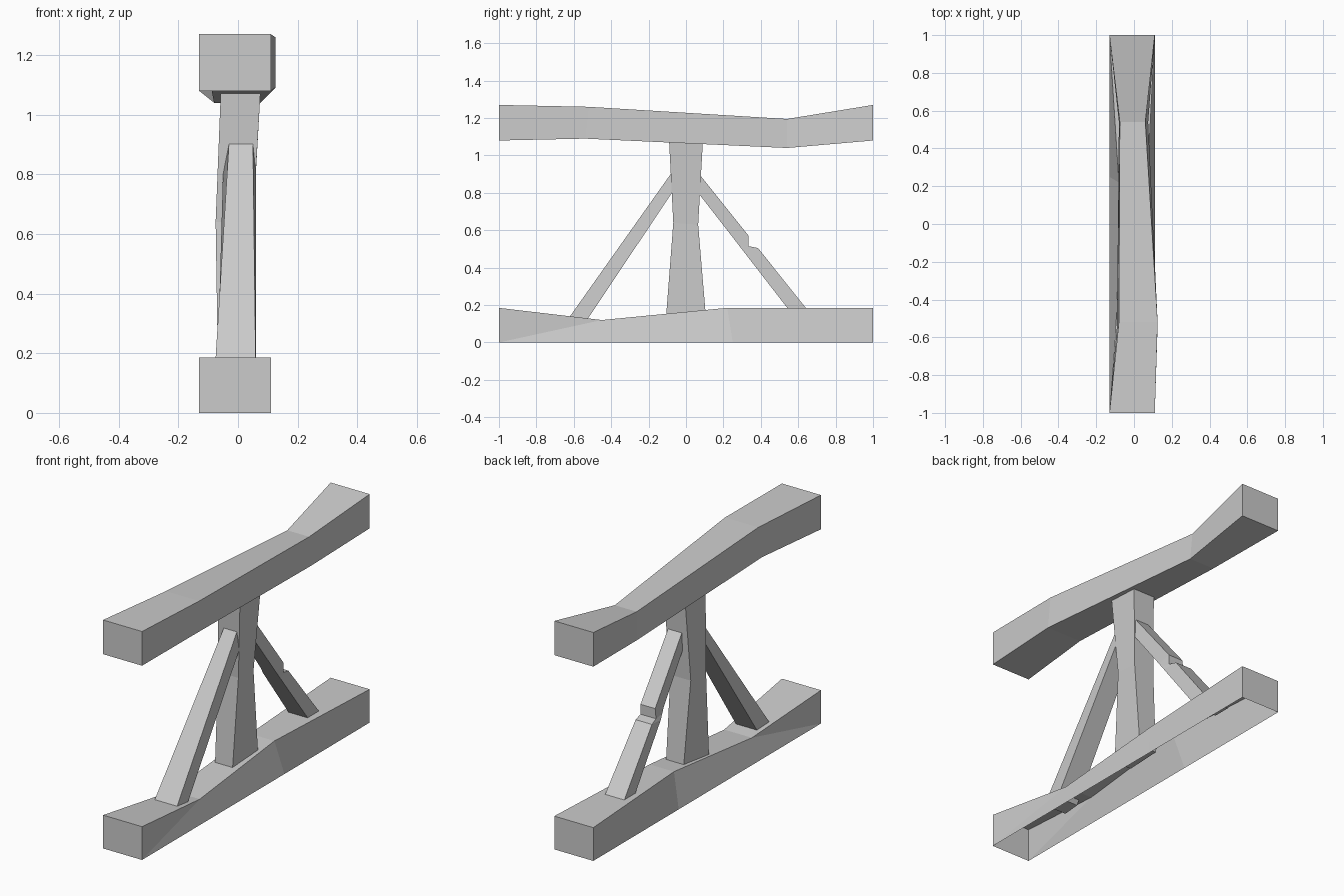
import bpy, bmesh


def timber(name, rail_a, rail_b, open_b=False):
    """Hewn timber lofted along two rails; each rail point is (y, z, x_left, x_right)."""
    bm = bmesh.new()
    rings = []
    for a, b in zip(rail_a, rail_b):
        rings.append([bm.verts.new(co) for co in (
            (a[2], a[0], a[1]), (a[3], a[0], a[1]),
            (b[3], b[0], b[1]), (b[2], b[0], b[1]))])
    for r, s in zip(rings, rings[1:]):
        for i in range(4):
            if open_b and i == 2:
                continue
            j = (i + 1) % 4
            bm.faces.new((r[i], r[j], s[j], s[i]))
    bm.faces.new(rings[0])
    bm.faces.new(rings[-1])
    bmesh.ops.remove_doubles(bm, verts=bm.verts, dist=0.0005)
    bmesh.ops.recalc_face_normals(bm, faces=bm.faces)
    mesh = bpy.data.meshes.new(name)
    bm.to_mesh(mesh)
    bm.free()
    obj = bpy.data.objects.new(name, mesh)
    bpy.context.collection.objects.link(obj)
    return obj


# Ground beam, straight lower edges and an open underside
timber("bottom_beam",
       [(-1, .185, -.13, .11), (-.45, .12, -.09, .08),
        (.22, .185, -.08, .07), (1, .185, -.13, .11)],
       [(-1, 0, -.13, .11), (-1, 0, -.13, .11),
        (.25, 0, -.13, .11), (1, 0, -.13, .11)], open_b=True)

# Sagging top beam
timber("top_beam",
       [(-1, 1.27, -.13, .11), (-.52, 1.26, -.08, .125),
        (.54, 1.195, -.075, .06), (1, 1.27, -.13, .11)],
       [(-1, 1.08, -.13, .11), (-.54, 1.09, -.09, .125),
        (.54, 1.04, -.08, .075), (1, 1.08, -.13, .11)])

# Central post, pinched at the waist
timber("post",
       [(-.107, .13, -.067, .04), (-.068, .64, -.075, .05), (-.09, 1.07, -.058, .075)],
       [(.107, .13, -.057, .05), (.065, .63, -.075, .05), (.09, 1.07, -.058, .075)])

# Front brace
timber("front_brace",
       [(-.645, .105, -.08, .06), (-.075, .91, -.03, .05)],
       [(-.54, .105, -.07, .06), (-.065, .815, -.05, .06)])

# Back brace with a notch in its upper face
timber("back_brace",
       [(.075, .895, -.03, .055), (.335, .57, -.045, .045), (.335, .515, -.05, .045),
        (.385, .505, -.06, .04), (.67, .148, -.07, .05)],
       [(.065, .80, -.03, .055), (.26, .549, -.045, .05), (.28, .523, -.05, .05),
        (.30, .497, -.055, .05), (.57, .148, -.07, .05)])
